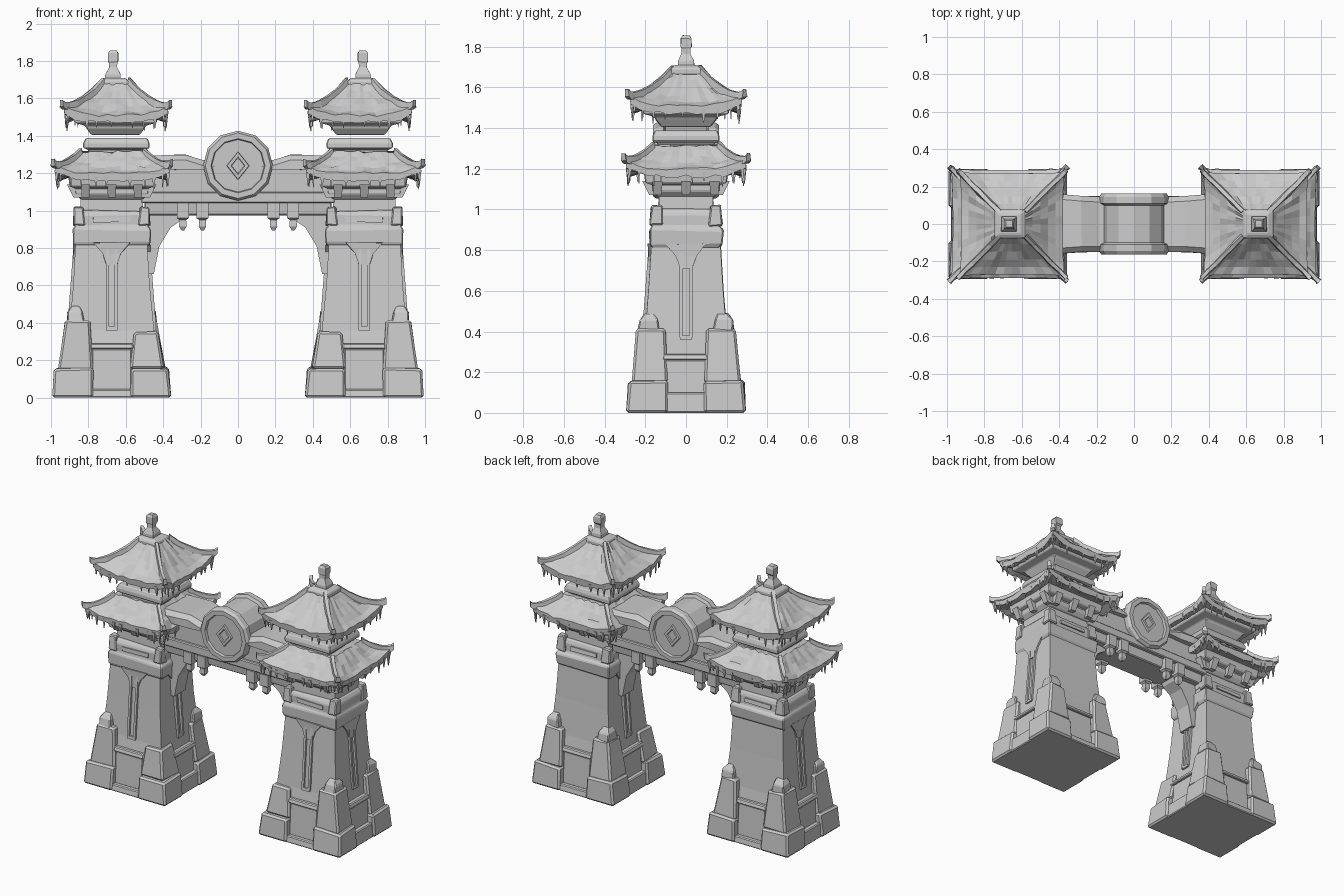
import bpy, bmesh, math, random
from mathutils import Vector

random.seed(4)
if "Cube" in bpy.data.objects:
    bpy.data.objects.remove(bpy.data.objects["Cube"])

stone = bpy.data.materials.new("grey stone")
stone.use_nodes = True
GREY = (0.6, 0.6, 0.6, 1)
stone.diffuse_color = GREY
stone.node_tree.nodes["Principled BSDF"].inputs["Base Color"].default_value = GREY

CX = 0.675  # tower axis


def loft(bm, rings):
    """Skin closed rings of equal length and cap both ends."""
    vs = [[bm.verts.new(p) for p in r] for r in rings]
    n = len(vs[0])
    for a, b in zip(vs, vs[1:]):
        for i in range(n):
            j = (i + 1) % n
            bm.faces.new((a[i], a[j], b[j], b[i]))
    bm.faces.new(vs[0])
    bm.faces.new(vs[-1])


def finish(bm, name, mirror=True, bevel=0.0, rough=0.0):
    if rough:
        for v in bm.verts:
            if v.co.z > 0.01:
                v.co += Vector([random.uniform(-rough, rough) for _ in range(3)])
    bmesh.ops.recalc_face_normals(bm, faces=bm.faces)
    me = bpy.data.meshes.new(name)
    bm.to_mesh(me)
    bm.free()
    me.materials.append(stone)
    ob = bpy.data.objects.new(name, me)
    bpy.context.collection.objects.link(ob)
    if bevel:
        m = ob.modifiers.new("worn edges", "BEVEL")
        m.width, m.segments, m.limit_method = bevel, 1, "ANGLE"
    if mirror:
        ob.modifiers.new("twin", "MIRROR")


def rect(x0, x1, y0, y1, z):
    return [(x0, y0, z), (x1, y0, z), (x1, y1, z), (x0, y1, z)]


def stack(name, levels, cx=CX, **kw):
    """Solid from (half x, half y, z) levels."""
    bm = bmesh.new()
    loft(bm, [rect(cx - hx, cx + hx, -hy, hy, z) for hx, hy, z in levels])
    finish(bm, name, **kw)


def side(d, u, out, z, cx=CX):
    """Point on tower side d: u along the face, out from the axis."""
    x, y = [(u, -out), (out, u), (-u, out), (-out, -u)][d]
    return (cx + x, y, z)


def plate(bm, d, levels, thick=0.03):
    """Slab on side d from (u0, u1, out, z) levels."""
    loft(bm, [[side(d, u0, o - thick, z), side(d, u1, o - thick, z),
               side(d, u1, o, z), side(d, u0, o, z)] for u0, u1, o, z in levels])


# Shaft, collar and neck
stack("tower_shaft", [(0.25, 0.25, 0), (0.24, 0.23, 0.2), (0.225, 0.205, 0.36),
                      (0.205, 0.185, 0.6), (0.19, 0.168, 0.86)], rough=0.003)
stack("tower_collar", [(0.19, 0.165, 0.81), (0.207, 0.182, 0.83), (0.207, 0.182, 0.9),
                       (0.195, 0.168, 0.92), (0.195, 0.165, 0.98), (0.18, 0.15, 1.0)],
      bevel=0.006, rough=0.005)
stack("tower_neck", [(0.17, 0.135, 0.98), (0.165, 0.13, 1.1)])

# Corner feet, buttresses and caps
feet, caps = bmesh.new(), bmesh.new()
for sx in (-1, 1):
    for sy in (-1, 1):
        def corner(a, b, c, d, z):
            return rect(CX + sx * a, CX + sx * b, sy * c, sy * d, z)
        broken = sx < 0 and sy < 0
        loft(feet, [corner(0.1, 0.318, 0.09, 0.295, 0), corner(0.1, 0.305, 0.09, 0.282, 0.16)])
        top = 0.35 if broken else 0.41
        loft(feet, [corner(0.1, 0.285, 0.09, 0.265, 0.15), corner(0.12, 0.245, 0.1, 0.24, top)])
        if not broken:
            loft(caps, [corner(0.15, 0.24, 0.13, 0.235, 0.4), corner(0.155, 0.235, 0.14, 0.23, 0.455),
                        corner(0.17, 0.215, 0.155, 0.205, 0.49)])
        # collar horns
        loft(caps, [corner(0.14, 0.205, 0.11, 0.178, 0.92), corner(0.15, 0.2, 0.12, 0.172, 1.02)])
finish(feet, "corner_buttresses", bevel=0.012, rough=0.007)
finish(caps, "buttress_caps", bevel=0.006, rough=0.005)

# Side panels, window frames, collar tongues; the back shaft stays plain
panels, frames, tongues = bmesh.new(), bmesh.new(), bmesh.new()
for d in range(4):
    k, step = (0.0, 0.045) if d % 2 == 0 else (0.02, 0.1)
    plate(panels, d, [(-0.12, 0.12, 0.285 + k, 0), (-0.12, 0.12, 0.278 + k, step)], 0.1)
    plate(panels, d, [(-0.105, 0.105, 0.25 + k, 0.04), (-0.105, 0.105, 0.238 + k, 0.26)], 0.05)
    plate(panels, d, [(-0.115, 0.115, 0.25 + k, 0.26), (-0.115, 0.115, 0.24 + k, 0.29)], 0.06)
    plate(tongues, d, [(-0.1, 0.1, 0.175 + k, 0.94), (-0.1, 0.1, 0.172 + k, 0.965)])
    if d == 2:
        continue
    for s in (-1, 1):
        plate(frames, d, [(s * 0.016, s * 0.032, 0.218 + k, 0.37),
                          (s * 0.016, s * 0.032, 0.184 + k, 0.82)])
    plate(frames, d, [(-0.03, 0.03, 0.218 + k, 0.36), (-0.03, 0.03, 0.216 + k, 0.38)])
    plate(tongues, d, [(-0.03, 0.03, 0.188 + k, 0.71), (-0.05, 0.05, 0.187 + k, 0.77),
                       (-0.1, 0.1, 0.187 + k, 0.83)])
finish(panels, "base_panels", bevel=0.006)
finish(frames, "window_frames")
finish(tongues, "collar_tongues", rough=0.003)


def roof(label, cx, hx, hy, top, z0, z1, power, flare):
    """Concave hipped roof with raised corners, ridges and ragged eaves."""
    seg, rows = 12, 5

    def point(d, t, s, dz=0.0):
        c = abs(t) ** 4
        grow = 1 + 0.03 * c * (1 - s)
        ax = (hx + (top - hx) * s) * grow
        ay = (hy + (top * 0.95 - hy) * s) * grow
        u, o = (ax, ay) if d % 2 == 0 else (ay, ax)
        z = z0 + (z1 - z0) * s ** power + flare * c * (1 - s) ** 2 + dz
        return side(d, u * t, o, z, cx)

    def ring(s, dz=0.0, wave=0.0):
        return [point(d, -1 + 2 * i / seg, s, dz + (random.uniform(-wave, wave) if i else 0))
                for d in range(4) for i in range(seg)]

    bm = bmesh.new()
    inner = [(cx + (p[0] - cx) * 0.75, p[1] * 0.75, z0 - 0.02) for p in ring(0)]
    rings = [inner, ring(0.02, -0.04, 0.008), ring(0, 0, 0.008)]
    rings += [ring(i / rows, 0, 0.009) for i in range(1, rows + 1)]
    loft(bm, rings)
    finish(bm, label + "_roof")

    # hip ridges with upturned tips
    bm = bmesh.new()
    for d in range(4):
        path = [Vector(point(d, 1, s)) for s in (0, 0.12, 0.3, 0.5, 0.75, 1)]
        out = path[0] - path[-1]
        out.z = 0
        out.normalize()
        path.insert(0, path[0] + out * 0.015 + Vector((0, 0, 0.012)))
        w = Vector((-out.y, out.x, 0)) * 0.015
        up = Vector((0, 0, 0.018))
        loft(bm, [[p - w - up, p + w - up, p + w * 0.7 + up, p - w * 0.7 + up] for p in path])
    finish(bm, label + "_ridges", rough=0.003)

    # eave drips, thicker towards the corners
    bm = bmesh.new()
    for d in range(4):
        for i in range(9):
            a = -1 + 0.25 * i + random.uniform(-0.08, 0.08)
            t = 0.96 * math.copysign(min(abs(a), 1) ** 0.7, a)
            x, y, z = point(d, t, 0.05, -0.02)
            r = random.uniform(0.006, 0.013)
            tip = z - random.uniform(0.03, 0.06) - 0.03 * abs(t)
            loft(bm, [rect(x - q, x + q, y - q, y + q, h) for q, h in
                      ((r, z), (r * 0.6, (z + tip) / 2), (0.002, tip))])
    finish(bm, label + "_eave_drips")


roof("lower", 0.672, 0.297, 0.288, 0.17, 1.2, 1.315, 1.25, 0.045)
roof("upper", 0.652, 0.272, 0.27, 0.07, 1.51, 1.69, 1.35, 0.05)

# Stepped eave supports
stack("lower_eave_support", [(0.165, 0.14, 1.06), (0.195, 0.165, 1.09), (0.195, 0.165, 1.12),
                             (0.225, 0.2, 1.13), (0.235, 0.21, 1.2)], bevel=0.005)
stack("upper_eave_support", [(0.13, 0.12, 1.405), (0.155, 0.15, 1.44), (0.165, 0.155, 1.455),
                             (0.22, 0.21, 1.47), (0.225, 0.215, 1.51)], cx=0.655, bevel=0.005)
brackets = bmesh.new()
for d in range(4):
    o = 0.2 if d % 2 == 0 else 0.225
    for u in (-0.14, 0, 0.14):
        plate(brackets, d, [(u - 0.02, u + 0.02, o - 0.02, 1.07), (u - 0.025, u + 0.025, o + 0.015, 1.14)], 0.07)
finish(brackets, "eave_brackets")

# Upper storey
stack("upper_storey", [(0.15, 0.14, 1.28), (0.15, 0.14, 1.325), (0.178, 0.165, 1.335),
                       (0.178, 0.165, 1.36), (0.165, 0.155, 1.387)], cx=0.65, bevel=0.005)

# Finial
stack("roof_crown", [(0.082, 0.078, 1.66), (0.082, 0.078, 1.695), (0.055, 0.055, 1.71)], cx=0.663, bevel=0.006)
stack("finial", [(0.042, 0.042, 1.69), (0.04, 0.04, 1.73), (0.022, 0.022, 1.765), (0.022, 0.022, 1.79),
                 (0.027, 0.027, 1.8), (0.027, 0.027, 1.84), (0.018, 0.018, 1.855)], cx=0.668, rough=0.002)

# Linking beam
for name, levels in {
    "beam_core": [(0.52, 0.115, 1.08), (0.52, 0.115, 1.24)],
    "beam_rail": [(0.52, 0.135, 1.04), (0.52, 0.135, 1.1)],
    "beam_soffit": [(0.5, 0.1, 0.975), (0.5, 0.11, 1.05)],
}.items():
    stack(name, levels, cx=0, mirror=False, bevel=0.006)

# Weathered cap slab, sagging towards the drum
bm = bmesh.new()
loft(bm, [[(x, -w, 1.22), (x, w, 1.22), (x, w, h - 0.03), (x, w - 0.03, h), (x, 0.03 - w, h), (x, -w, h - 0.03)]
          for x, w, h in ((0.1, 0.14, 1.265), (0.19, 0.148, 1.27), (0.28, 0.15, 1.3),
                          (0.38, 0.158, 1.297), (0.52, 0.155, 1.29))])
finish(bm, "beam_cap", rough=0.003)

# Braces and hanging pegs
bm = bmesh.new()
outline = [(0.28, 1.0), (0.3, 0.95), (0.36, 0.91), (0.42, 0.81), (0.45, 0.66), (0.51, 0.66), (0.51, 1.0)]
loft(bm, [[(x, y, z) for x, z in outline] for y in (-0.06, 0.06)])
finish(bm, "corner_brace")
bm = bmesh.new()
for x in (0.19, 0.295):
    for y in (-0.105, 0.105):
        loft(bm, [rect(x - r, x + r, y - r, y + r, z) for r, z in
                  ((0.008, 0.895), (0.02, 0.915), (0.018, 0.95), (0.032, 0.96), (0.032, 1.04))])
finish(bm, "hanging_pegs")

# Drum: one closed profile along y, recessed faces
profile = [(0.04, -0.145), (0.14, -0.145), (0.145, -0.162), (0.175, -0.162), (0.187, -0.145), (0.187, -0.11),
           (0.168, -0.1)]
profile += [(r, -y) for r, y in reversed(profile)]
bm = bmesh.new()
N = 12
loft(bm, [[(r * math.cos(math.tau * i / N), y, 1.24 + r * math.sin(math.tau * i / N))
           for i in range(N)] for r, y in profile])
finish(bm, "drum", mirror=False)

# Diamond bosses on both drum faces
bm = bmesh.new()
for s in (-1, 1):
    loft(bm, [[(r, s * y, 1.24), (0, s * y, 1.24 + r * 1.25), (-r, s * y, 1.24), (0, s * y, 1.24 - r * 1.25)]
              for r, y in ((0.062, 0.14), (0.058, 0.158), (0.038, 0.158), (0.034, 0.15))])
finish(bm, "drum_diamond", mirror=False)
